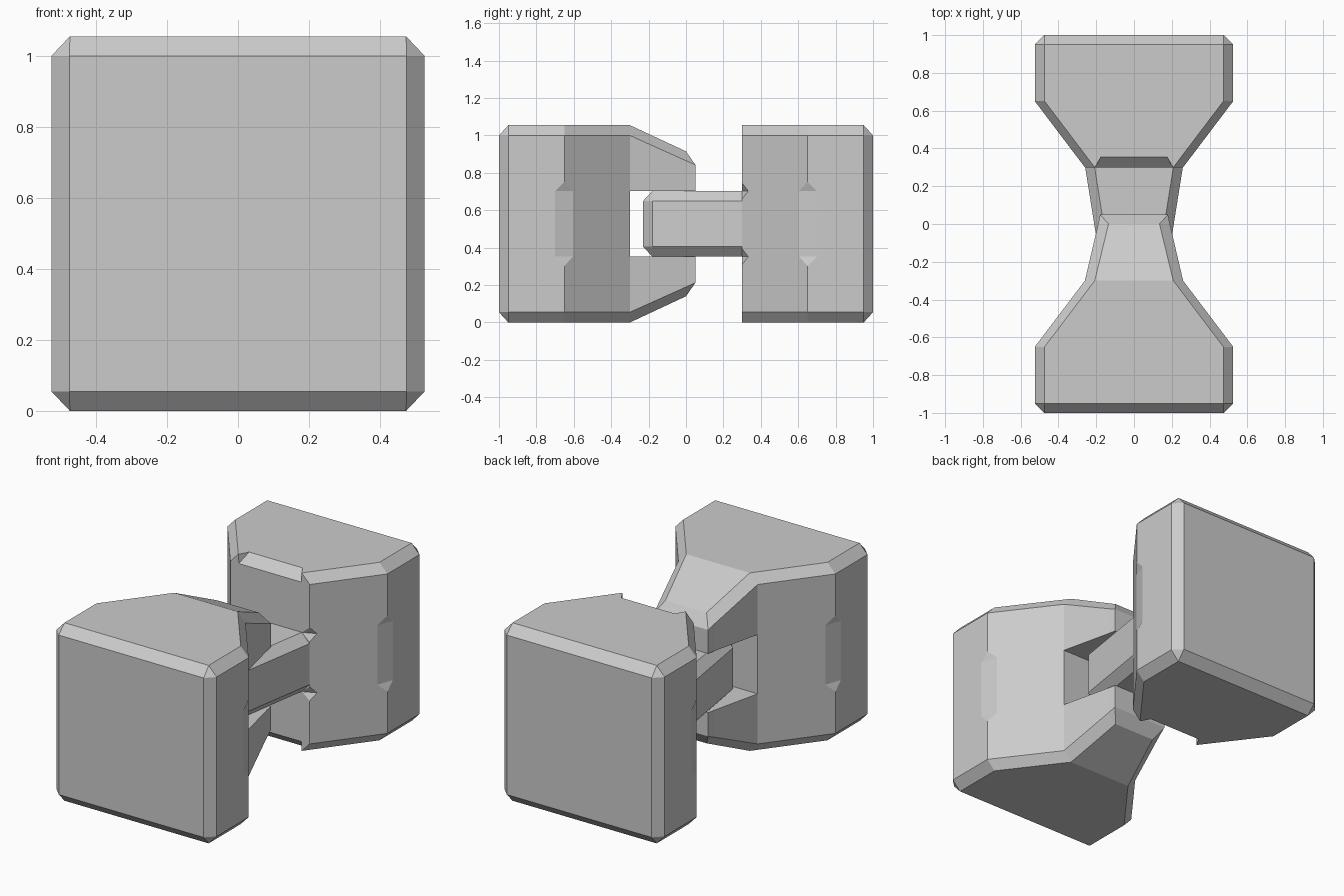
import bpy, bmesh

if "Cube" in bpy.data.objects:
    bpy.data.objects.remove(bpy.data.objects["Cube"])

H = 1.055
SLOT = (0.352, 0.703)


def finish(name, bm):
    bmesh.ops.remove_doubles(bm, verts=bm.verts, dist=1e-5)
    bmesh.ops.recalc_face_normals(bm, faces=bm.faces)
    me = bpy.data.meshes.new(name)
    bm.to_mesh(me)
    bm.free()
    ob = bpy.data.objects.new(name, me)
    bpy.context.collection.objects.link(ob)
    return ob


def loft(name, sections):
    """Each section: y, half width, z low, z high, chamfer in x, chamfer in z."""
    bm = bmesh.new()
    rings = []
    for y, w, a, b, cx, cz in sections:
        half = [(w - cx, a), (w, a + cz), (w, b - cz), (w - cx, b)]
        pts = half + [(-x, z) for x, z in reversed(half)]
        rings.append([bm.verts.new((x, y, z)) for x, z in pts])
    for r, s in zip(rings, rings[1:]):
        for i in range(8):
            j = (i + 1) % 8
            bm.faces.new((r[i], r[j], s[j], s[i]))
    bm.faces.new(rings[0])
    bm.faces.new(rings[-1])
    return finish(name, bm)


def hulls(name, groups):
    bm = bmesh.new()
    for pts in groups:
        vs = [bm.verts.new(p) for p in pts]
        bmesh.ops.convex_hull(bm, input=vs)
    return finish(name, bm)


def cut(ob, groups):
    tool = hulls("cutter", groups)
    tool.hide_render = True
    m = ob.modifiers.new("cut", 'BOOLEAN')
    m.operation = 'DIFFERENCE'
    m.solver = 'EXACT'
    m.object = tool
    bpy.context.view_layer.objects.active = ob
    bpy.ops.object.modifier_apply(modifier=m.name)
    bpy.data.objects.remove(tool)


def edge_grooves(s):
    """Flat recess with pointed ends on the side edges at y = +-0.65."""
    lo, hi = SLOT
    out = []
    for m in (1, -1):
        g = [(m * .525, s * .65, lo - .05), (m * .525, s * .65, hi + .05)]
        for x, y in ((.525, .70), (.491, .605), (.60, .62)):
            g += [(m * x, s * y, lo), (m * x, s * y, hi)]
        out.append(g)
    return out


# Front block with tapering fork
front = loft("front_fork_block", [
    (-1.0, .475, .055, 1.0, 0, 0),
    (-.95, .525, 0, H, .052, .055),
    (-.65, .525, 0, H, .052, .055),
    (-.30, .26, 0, H, .052, .055),
    (0.0, .19, .14, .915, .055, .05),
    (.05, .18, .212, .843, 0, 0)])
slot = [(x, y, z) for x in (-.6, .6) for y in (-.3, .3) for z in SLOT]
cut(front, [slot])
cut(front, edge_grooves(-1))

# Back block with notched front edges
back = loft("back_block", [
    (.30, .26, 0, H, .052, .055),
    (.65, .525, 0, H, .052, .055),
    (.95, .525, 0, H, .052, .055),
    (1.0, .475, .055, 1.0, 0, 0)])
cut(back, edge_grooves(1))
notches = []
for flip in (False, True):
    g = []
    for x, y, z in ((.21, .29, .99), (.17, .365, 1.065), (.212, .29, 1.065)):
        zz = H - z if flip else z
        g += [(x, y, zz), (-x, y, zz)]
    notches.append(g)
# small diamond nicks beside the tongue
for m in (1, -1):
    for z in SLOT:
        notches.append([(m * .26, .30, z + .042), (m * .26, .30, z - .042),
                        (m * .285, .333, z), (m * .21, .30, z), (m * .29, .28, z)])
cut(back, notches)

# Tongue reaching into the fork
loft("tongue", [
    (-.23, .13, SLOT[0] + .054, SLOT[1] - .054, 0, 0),
    (-.18, .182, *SLOT, .05, .054),
    (.31, .26, *SLOT, .05, .054)])
